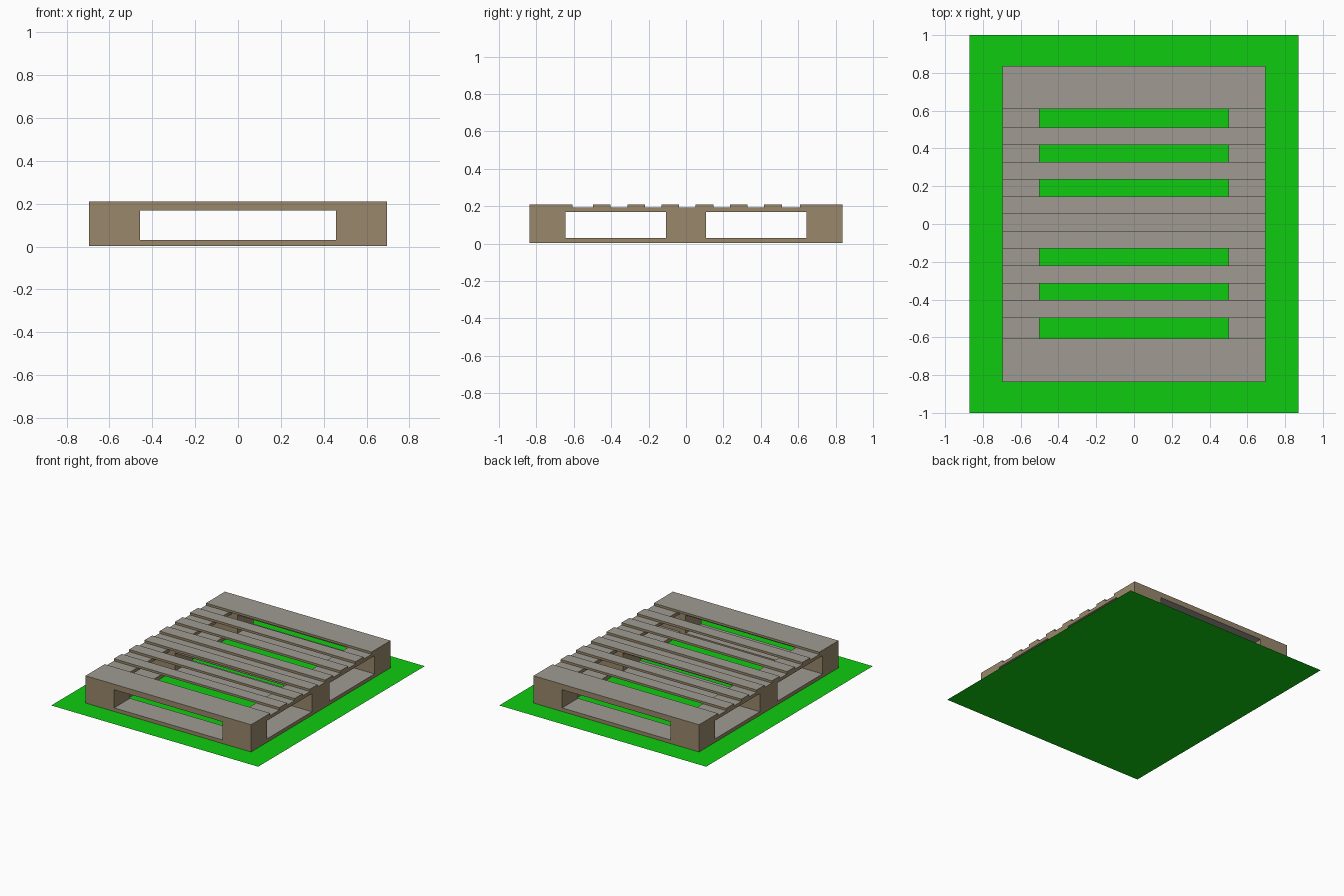
import bpy, bmesh

if "Cube" in bpy.data.objects:
    bpy.data.objects.remove(bpy.data.objects["Cube"])


def material(name, rgb):
    m = bpy.data.materials.new(name)
    m.diffuse_color = (*rgb, 1)
    m.use_nodes = True
    m.node_tree.nodes["Principled BSDF"].inputs["Base Color"].default_value = m.diffuse_color
    return m


GREY = material("weathered_grey", (0.35, 0.33, 0.29))
BROWN = material("cut_brown", (0.314, 0.242, 0.147))
GREEN = material("grass_green", (0.005, 0.6, 0.005))

X, Y = 0.696, 0.837  # pallet half width and half length


def finish(name, bm, wood=True):
    """Turn a bmesh into an object; wood has grey flats and brown edges."""
    bmesh.ops.recalc_face_normals(bm, faces=bm.faces)
    me = bpy.data.meshes.new(name)
    if wood:
        for f in bm.faces:
            f.normal_update()
            f.material_index = 0 if abs(f.normal.z) > 0.5 else 1
        me.materials.append(GREY)
        me.materials.append(BROWN)
    else:
        me.materials.append(GREEN)
    bm.to_mesh(me)
    bm.free()
    ob = bpy.data.objects.new(name, me)
    bpy.context.collection.objects.link(ob)
    return ob


def box(name, x0, x1, y0, y1, z0, z1):
    bm = bmesh.new()
    bmesh.ops.create_cube(bm, size=1)
    for v in bm.verts:
        v.co.x = (x0 + x1) / 2 + v.co.x * (x1 - x0)
        v.co.y = (y0 + y1) / 2 + v.co.y * (y1 - y0)
        v.co.z = (z0 + z1) / 2 + v.co.z * (z1 - z0)
    return finish(name, bm)


def frame(name, z0, z1):
    """Rectangular board frame with a middle rail, leaving two windows."""
    xs = [-X, -0.5, 0.5, X]
    ys = [-Y, -0.645, -0.107, 0.107, 0.645, Y]
    bm = bmesh.new()
    grid = [[bm.verts.new((x, y, z0)) for y in ys] for x in xs]
    for i in range(3):
        for j in range(5):
            if i == 1 and j in (1, 3):
                continue
            bm.faces.new((grid[i][j], grid[i + 1][j],
                          grid[i + 1][j + 1], grid[i][j + 1]))
    ext = bmesh.ops.extrude_face_region(bm, geom=bm.faces[:], use_keep_orig=True)
    for g in ext["geom"]:
        if isinstance(g, bmesh.types.BMVert):
            g.co.z = z1
    return finish(name, bm)


# Grass sheet under the pallet
bm = bmesh.new()
bm.faces.new([bm.verts.new(p) for p in
              ((-0.87, -1, 0), (0.87, -1, 0), (0.87, 1, 0), (-0.87, 1, 0))])
finish("grass_base", bm, wood=False)

# Lower and upper board frames
frame("bottom_frame", 0.003, 0.03)
frame("upper_frame", 0.168, 0.193)

# Six spacer blocks
rows = {"front": (-Y, -0.645), "middle": (-0.107, 0.107), "back": (0.645, Y)}
for row, (y0, y1) in rows.items():
    box(f"{row}_left_block", -X, -0.456, y0, y1, 0.03, 0.168)
    box(f"{row}_right_block", 0.456, X, y0, y1, 0.03, 0.168)

# Wide end deck boards
box("front_deck_board", -X, X, -Y, -0.607, 0.193, 0.21)
box("back_deck_board", -X, X, 0.61, Y, 0.193, 0.21)

# Six narrow deck slats
for i in range(6):
    y = -0.45 + i * 0.183
    box(f"deck_slat_{i + 1}", -X, X, y - 0.047, y + 0.047, 0.193, 0.21)
